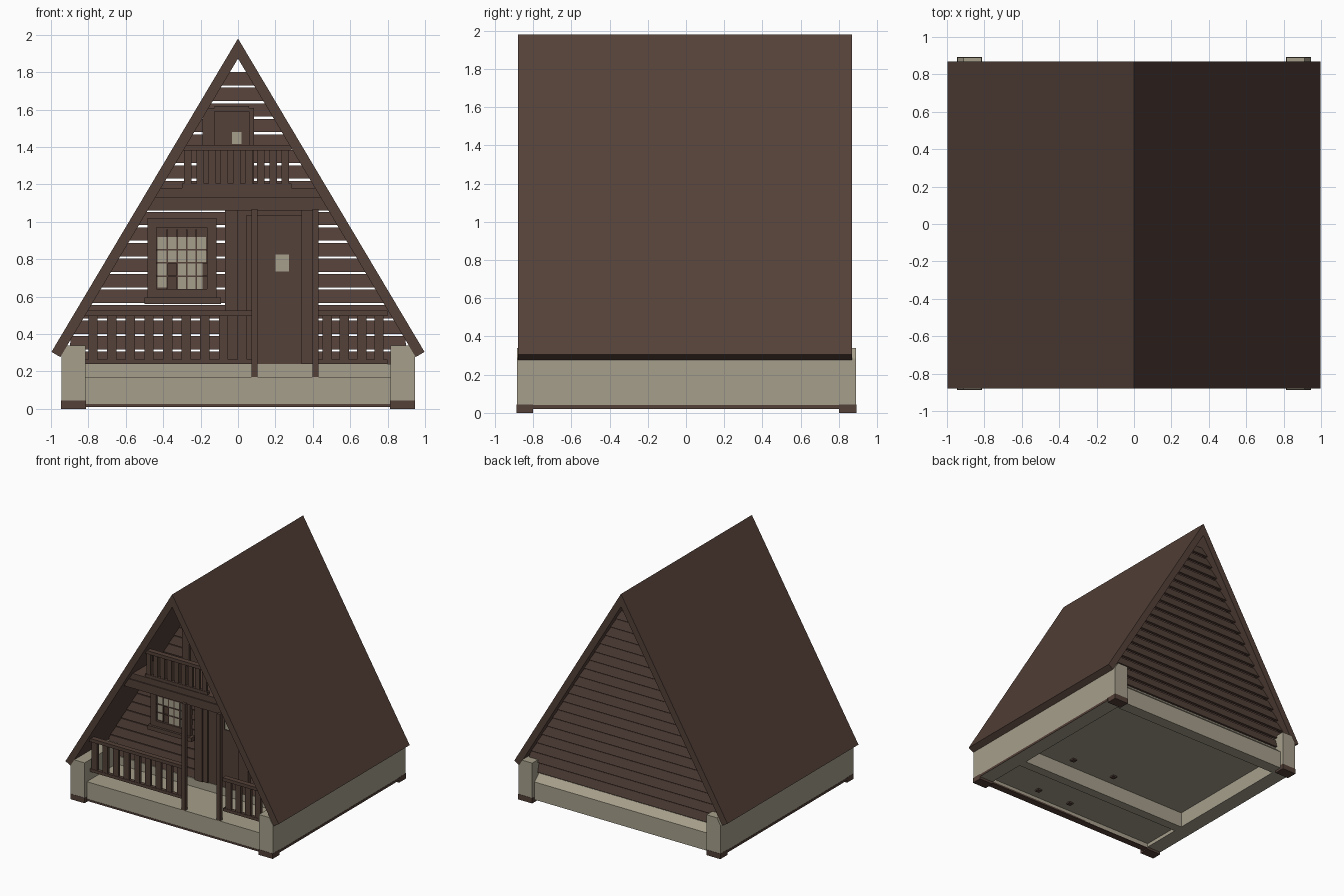
import bpy, bmesh

if "Cube" in bpy.data.objects:
    bpy.data.objects.remove(bpy.data.objects["Cube"])

def material(name, rgb):
    m = bpy.data.materials.new(name)
    m.diffuse_color = (*rgb, 1)
    m.use_nodes = True
    m.node_tree.nodes["Principled BSDF"].inputs["Base Color"].default_value = m.diffuse_color
    return m

BROWN = material("dark brown wood", (0.088, 0.052, 0.040))
CREAM = material("cream plaster", (0.38, 0.345, 0.26))

def finish(name, bm, mat):
    bmesh.ops.recalc_face_normals(bm, faces=bm.faces)
    me = bpy.data.meshes.new(name)
    bm.to_mesh(me)
    bm.free()
    me.materials.append(mat)
    ob = bpy.data.objects.new(name, me)
    bpy.context.collection.objects.link(ob)
    return ob

def add_prism(bm, pts, a, b, axis='y', lean=0.0):
    """Extrude a profile: (x, z) along y, or (y, z) along x. lean shifts low points in y."""
    zmax = max(p[1] for p in pts)
    def ring(d):
        out = []
        for u, z in pts:
            co = (u, d + (lean if z < zmax - 1e-5 else 0), z) if axis == 'y' else (d, u, z)
            out.append(bm.verts.new(co))
        return out
    r0, r1 = ring(a), ring(b)
    bm.faces.new(r0)
    bm.faces.new(r1[::-1])
    n = len(pts)
    for i in range(n):
        j = (i + 1) % n
        bm.faces.new((r0[i], r1[i], r1[j], r0[j]))

def prism(name, pts, a, b, mat, axis='y'):
    bm = bmesh.new()
    add_prism(bm, pts, a, b, axis)
    return finish(name, bm, mat)

def boxes(name, mat, *specs):
    """Each spec is x0, x1, y0, y1, z0, z1."""
    bm = bmesh.new()
    for x0, x1, y0, y1, z0, z1 in specs:
        add_prism(bm, [(x0, z0), (x1, z0), (x1, z1), (x0, z1)], y0, y1)
    return finish(name, bm, mat)

def half(z):
    """Half width inside the roof at height z."""
    return (1.873 - z) / 1.68

WALL = -0.44   # front wall plane
RAIL = -0.80   # porch and balcony front line

# roof
prism("roof", [(0, 1.98), (0.997, 0.305), (0.95, 0.277), (0, 1.873),
               (-0.95, 0.277), (-0.997, 0.305)], -0.88, 0.87, BROWN)

# side foundation walls with chamfered tops, and their stained feet
for side, s in (("left", -1), ("right", 1)):
    prism(side + "_foundation", [(s * 0.815, 0.02), (s * 0.945, 0.02), (s * 0.945, 0.285),
                                 (s * 0.912, 0.34), (s * 0.815, 0.34)], -0.885, 0.89, CREAM)
    xs = sorted((s * 0.814, s * 0.946))
    boxes(side + "_feet", BROWN, *[(*xs, *ys, 0, 0.045) for ys in ((-0.887, -0.80), (0.80, 0.892))])
    xs = sorted((s * 0.944, s * 0.947))
    boxes(side + "_stain", BROWN, (*xs, -0.80, 0.80, 0.02, 0.04))

# foundation between the side walls
boxes("porch_slab", CREAM, (-0.815, 0.815, -0.855, WALL, 0.05, 0.17),
      (-0.815, 0.815, -0.855, -0.80, 0.015, 0.05))
boxes("house_floor", CREAM, (-0.815, 0.815, WALL - 0.02, 0.80, 0.15, 0.24),
      (-0.815, 0.815, WALL - 0.02, WALL + 0.06, 0.02, 0.15))
prism("back_plinth", [(0.76, 0.02), (0.86, 0.02), (0.86, 0.17), (0.78, 0.24), (0.76, 0.24)],
      -0.815, 0.815, CREAM, 'x')
boxes("front_stain", BROWN, (-0.815, 0.815, -0.858, -0.80, 0.01, 0.025))

# clapboard gables
def gable(name, y0, y1, lean):
    bm = bmesh.new()
    z = 0.235
    while z < 1.80:
        t = min(z + 0.071, 1.86)
        w0, w1 = half(z) + 0.01, half(t) + 0.01
        if z < 0.34:
            w0, w1 = min(w0, 0.9), min(w1, 0.9)
        add_prism(bm, [(-w0, z), (w0, z), (w1, t), (-w1, t)], y0, y1, lean=lean)
        z += 0.083
    return finish(name, bm, BROWN)

gable("front_siding", WALL, WALL + 0.025, -0.012)
gable("back_siding", 0.775, 0.80, 0.018)

# balcony floor and front beam
prism("balcony_beam", [(-half(1.06), 1.06), (half(1.06), 1.06), (half(1.13), 1.13),
                       (-half(1.13), 1.13)], RAIL - 0.03, RAIL + 0.03, BROWN)
prism("balcony_floor", [(-half(1.12), 1.12), (half(1.12), 1.12), (half(1.18), 1.18),
                        (-half(1.18), 1.18)], RAIL - 0.02, WALL + 0.02, BROWN)

# porch posts, passing through the slab
boxes("porch_posts", BROWN, *[(x - 0.016, x + 0.016, RAIL - 0.055, RAIL - 0.02, 0.165, 1.07)
                              for x in (0.087, 0.415)])
boxes("post_feet", BROWN, *[(x - 0.02, x + 0.02, y - 0.02, y + 0.02, z - 0.012, z)
                            for x, y, z in ((0.087, -0.7, 0.05), (0.415, -0.7, 0.05),
                                            (-0.02, -0.28, 0.15), (0.40, -0.28, 0.15))])

# railings
def railing(name, x0, x1, z0, z1, count, width):
    parts = [(x0, x1, RAIL - 0.022, RAIL + 0.022, z1 - 0.028, z1),
             (x0, x1, RAIL - 0.015, RAIL + 0.015, z0, z0 + 0.025)]
    step = (x1 - x0) / count
    for i in range(count):
        c = x0 + step * (i + 0.5)
        parts.append((c - width / 2, c + width / 2, RAIL - 0.012, RAIL + 0.012,
                      z0 + 0.01, z1 - 0.01))
    return boxes(name, BROWN, *parts)

railing("left_porch_railing", -0.825, 0.072, 0.24, 0.525, 9, 0.05)
railing("right_porch_railing", 0.43, 0.80, 0.24, 0.525, 4, 0.05)
railing("balcony_railing", -0.30, 0.285, 1.18, 1.41, 9, 0.04)

# frames round openings
def frame(name, x0, x1, z0, z1, w, depth):
    y0, y1 = WALL - depth, WALL + 0.03
    return boxes(name, BROWN, (x0, x0 + w, y0, y1, z0, z1), (x1 - w, x1, y0, y1, z0, z1),
                 (x0 + w, x1 - w, y0, y1, z0, z0 + w), (x0 + w, x1 - w, y0, y1, z1 - w, z1))

# window with pale curtain and glazing bars
frame("window_frame", -0.485, -0.115, 0.59, 1.02, 0.05, 0.035)
boxes("window_sill", BROWN, (-0.50, -0.09, WALL - 0.055, WALL, 0.56, 0.595))
boxes("window_panel", BROWN, (-0.45, -0.15, WALL - 0.016, WALL + 0.025, 0.62, 0.99))
boxes("window_curtain", CREAM, (-0.43, -0.17, WALL - 0.02, WALL - 0.015, 0.78, 0.92),
      (-0.43, -0.38, WALL - 0.02, WALL - 0.015, 0.65, 0.78),
      (-0.33, -0.19, WALL - 0.02, WALL - 0.015, 0.64, 0.78))
bars = [(x - 0.004, x + 0.004, WALL - 0.025, WALL - 0.015, 0.63, 0.96)
        for x in (-0.378, -0.326, -0.274, -0.222)]
bars += [(-0.44, -0.16, WALL - 0.025, WALL - 0.015, z - 0.004, z + 0.004)
         for z in (0.71, 0.78, 0.85)]
boxes("window_bars", BROWN, *bars)

# front door
boxes("door_frame", BROWN, (-0.07, 0.0, WALL - 0.04, WALL + 0.03, 0.24, 1.12),
      (0.0, 0.045, WALL - 0.03, WALL + 0.03, 0.24, 1.07),
      (0.34, 0.43, WALL - 0.04, WALL + 0.03, 0.24, 1.12),
      (0.045, 0.34, WALL - 0.03, WALL + 0.03, 1.035, 1.12))
boxes("front_door", BROWN, (0.04, 0.345, WALL - 0.016, WALL + 0.025, 0.24, 1.04))
frame("door_window_frame", 0.185, 0.285, 0.72, 0.875, 0.012, 0.024)
boxes("door_window", CREAM, (0.20, 0.278, WALL - 0.02, WALL - 0.015, 0.735, 0.825))

# balcony door
boxes("balcony_door_frame", BROWN, (-0.19, -0.125, WALL - 0.035, WALL + 0.03, 1.13, 1.61),
      (0.06, 0.085, WALL - 0.035, WALL + 0.03, 1.13, 1.61),
      (-0.125, 0.06, WALL - 0.035, WALL + 0.03, 1.59, 1.62))
boxes("balcony_door", BROWN, (-0.13, 0.065, WALL - 0.016, WALL + 0.025, 1.13, 1.60))
frame("balcony_door_window_frame", -0.042, 0.028, 1.405, 1.51, 0.01, 0.024)
boxes("balcony_door_window", CREAM, (-0.032, 0.018, WALL - 0.02, WALL - 0.015, 1.415, 1.48))
